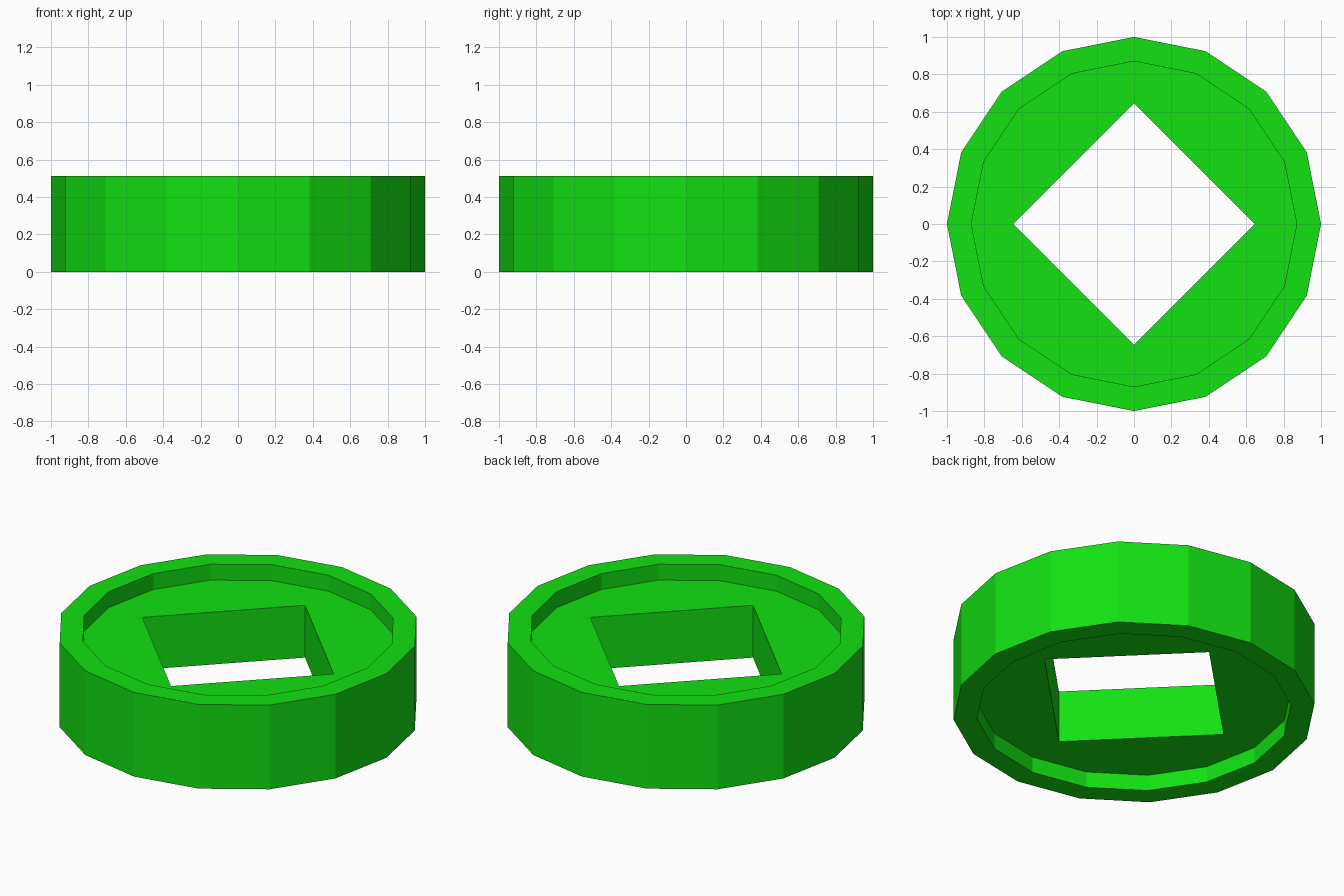
import bpy, bmesh, math

if "Cube" in bpy.data.objects:
    bpy.data.objects.remove(bpy.data.objects["Cube"])

SIDES = 16
HEIGHT = 0.513
RECESS = 0.097     # depth of the dish on each face
OUTER, INNER, HOLE = 1.0, 0.87, 0.645

green = bpy.data.materials.new("bright green")
green.diffuse_color = (0.006, 0.75, 0.006, 1)
green.use_nodes = True
green.node_tree.nodes["Principled BSDF"].inputs["Base Color"].default_value = green.diffuse_color


def ring(bm, radius, z, square=False):
    """One closed row of vertices, on a polygon or on a diamond outline."""
    verts = []
    for i in range(SIDES):
        a = 2 * math.pi * i / SIDES
        c, s = math.cos(a), math.sin(a)
        r = radius / (abs(c) + abs(s)) if square else radius
        verts.append(bm.verts.new((r * c, r * s, z)))
    return verts


# Closed cross-section: outer wall, top rim and dish, square hole, bottom dish
bm = bmesh.new()
rows = [
    ring(bm, OUTER, 0),
    ring(bm, OUTER, HEIGHT),
    ring(bm, INNER, HEIGHT),
    ring(bm, INNER, HEIGHT - RECESS),
    ring(bm, HOLE, HEIGHT - RECESS, square=True),
    ring(bm, HOLE, RECESS, square=True),
    ring(bm, INNER, RECESS),
    ring(bm, INNER, 0),
]
for lower, upper in zip(rows, rows[1:] + rows[:1]):
    for i in range(SIDES):
        j = (i + 1) % SIDES
        bm.faces.new((lower[i], lower[j], upper[j], upper[i]))
bmesh.ops.recalc_face_normals(bm, faces=bm.faces)

mesh = bpy.data.meshes.new("round_block_with_square_hole")
bm.to_mesh(mesh)
bm.free()
mesh.materials.append(green)
block = bpy.data.objects.new("round_block_with_square_hole", mesh)
bpy.context.collection.objects.link(block)
